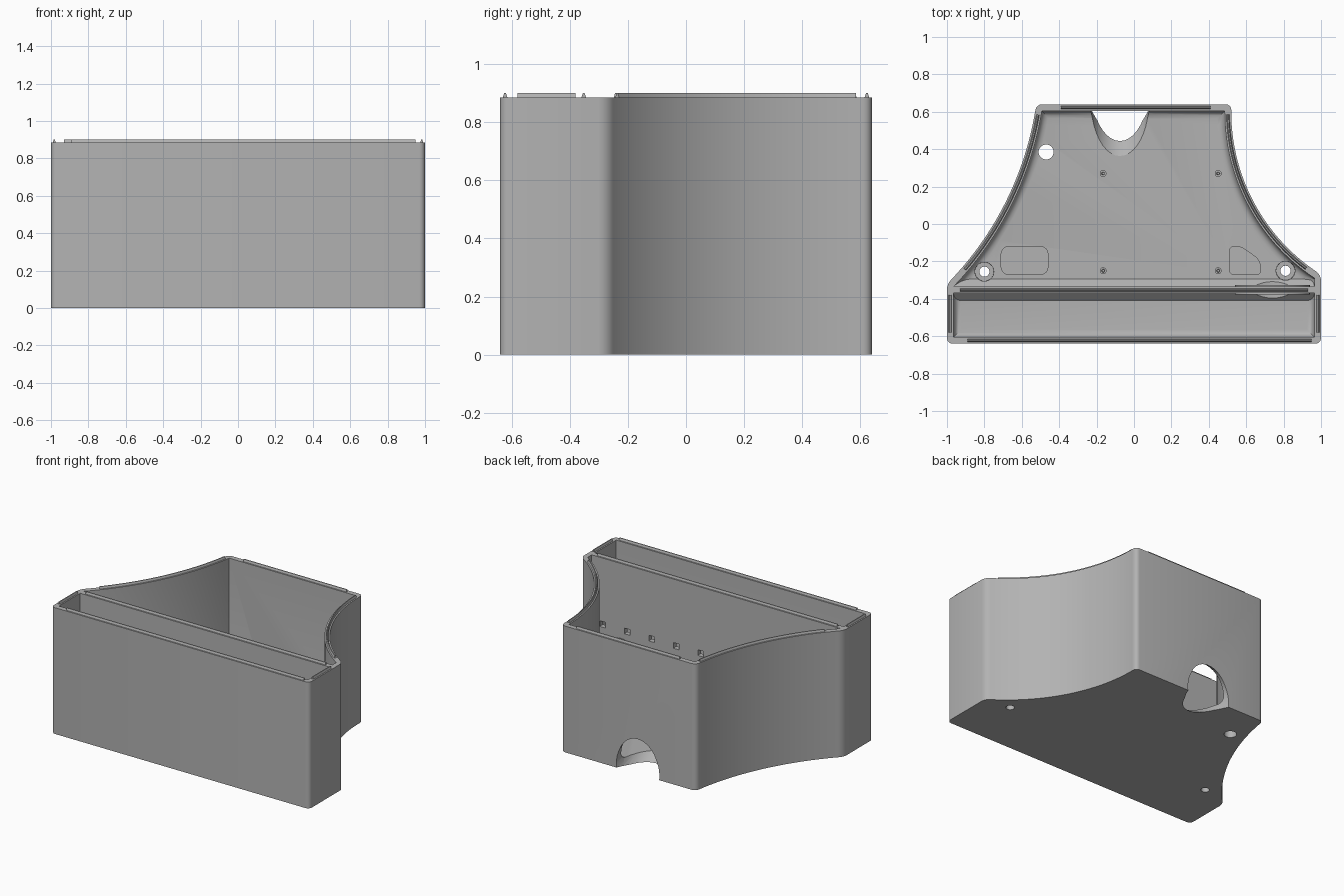
import bpy, bmesh, math
from mathutils import Matrix, Vector

if "Cube" in bpy.data.objects:
    bpy.data.objects.remove(bpy.data.objects["Cube"])

grey = bpy.data.materials.new("plain grey")
grey.use_nodes = True
grey.diffuse_color = (0.45, 0.45, 0.45, 1)
grey.node_tree.nodes["Principled BSDF"].inputs["Base Color"].default_value = grey.diffuse_color

RIM, FLOOR, WALL, DIV = 0.885, 0.05, 0.035, -0.352
BACK, FRONT, SIDE, STEPS = 0.64, -0.64, 1.0, 28


def make(name, bm):
    bmesh.ops.recalc_face_normals(bm, faces=bm.faces[:])
    mesh = bpy.data.meshes.new(name)
    bm.to_mesh(mesh)
    bm.free()
    mesh.materials.append(grey)
    obj = bpy.data.objects.new(name, mesh)
    bpy.context.collection.objects.link(obj)
    return obj


def loft(bm, rings):
    """Solid through rings of equal vertex count."""
    rows = [[bm.verts.new(p) for p in ring] for ring in rings]
    n = len(rows[0])
    for a, b in zip(rows, rows[1:]):
        for i in range(n):
            bm.faces.new((a[i], a[(i + 1) % n], b[(i + 1) % n], b[i]))
    bm.faces.new(rows[0][::-1])
    bm.faces.new(rows[-1])
    return rows


def side_arc(cx, cy, r, d):
    """Concave side wall, inset by d, from the side corner to the back corner."""
    r, s = r + d, math.copysign(1, cx)
    low = math.atan2(-math.sqrt(r * r - (abs(cx) - SIDE + d) ** 2), abs(cx) - SIDE + d)
    high = math.asin((BACK - d - cy) / r)
    angles = [low + (high - low) * i / STEPS for i in range(STEPS + 1)]
    return [(cx - s * r * math.cos(a), cy + r * math.sin(a)) for a in angles]


def right_arc(d):
    return side_arc(1.55, 0.6, 1.03, d)


def left_arc(d):
    return side_arc(-2.221, 0.885, 1.716, d)


def outline(d, z):
    pts = [(d - SIDE, FRONT + d), (SIDE - d, FRONT + d)] + right_arc(d) + left_arc(d)[::-1]
    return [(x, y, z) for x, y in pts]


def apply_boolean(target, cutter, operation="DIFFERENCE"):
    mod = target.modifiers.new("cut", "BOOLEAN")
    mod.object, mod.operation, mod.solver = cutter, operation, "EXACT"
    bpy.context.view_layer.objects.active = target
    bpy.ops.object.modifier_apply(modifier=mod.name)
    bpy.data.objects.remove(cutter)


def cone(name, loc, r1, r2, depth, rot=0, squash=1, sides=40):
    bm = bmesh.new()
    mat = (Matrix.Translation(loc) @ Matrix.Rotation(rot, 4, "X")
           @ Matrix.Diagonal((1, squash, 1, 1)))
    bmesh.ops.create_cone(bm, cap_ends=True, segments=sides, radius1=r1, radius2=r2,
                          depth=depth, matrix=mat)
    return make(name, bm)


def box(name, loc, size):
    bm = bmesh.new()
    bmesh.ops.create_cube(bm, size=1, matrix=Matrix.Translation(loc) @ Matrix.Diagonal((*size, 1)))
    return make(name, bm)


def pocket(pts, radius):
    """Rounded shallow recess in the floor."""
    bm = bmesh.new()
    low, high = loft(bm, [[(x, y, z) for x, y in pts] for z in (FLOOR - 0.02, FLOOR + 0.03)])
    edges = [bm.edges.get((a, b)) for a, b in zip(low, high)]
    bmesh.ops.bevel(bm, geom=edges, offset=radius, segments=4, profile=0.5, affect="EDGES")
    return make("pocket_cutter", bm)


# Outer body with rounded upright corners
bm = bmesh.new()
low, high = loft(bm, [outline(0, 0), outline(0, RIM)])
corners = (0, 1, 2, STEPS + 2, STEPS + 3, 2 * STEPS + 3)
edges = [bm.edges.get((low[i], high[i])) for i in corners]
bmesh.ops.bevel(bm, geom=edges, offset=0.03, segments=4, profile=0.5, affect="EDGES")
body = make("box_body", bm)


# Two cavities with filleted floors, leaving the divider between them
def cavity(side):
    bm = bmesh.new()
    fillet = 0.04
    rings = []
    for i in range(5):
        a = math.radians(90) * i / 4
        rings.append(outline(WALL + fillet * (1 - math.sin(a)), FLOOR + fillet * (1 - math.cos(a))))
    loft(bm, rings + [outline(WALL, 1)])
    y = DIV + side * 0.018
    for z, normal in ((0, (0, -side, 0)), (FLOOR + fillet, (0, -side, -1))):
        cut = bmesh.ops.bisect_plane(bm, geom=bm.verts[:] + bm.edges[:] + bm.faces[:], dist=1e-5,
                                     plane_co=(0, y, z), plane_no=Vector(normal).normalized(),
                                     clear_outer=True)
        rim = [e for e in cut["geom_cut"] if isinstance(e, bmesh.types.BMEdge)]
        bmesh.ops.edgeloop_fill(bm, edges=rim)
    return make("cavity_cutter", bm)


for side in (1, -1):
    apply_boolean(body, cavity(side))

# Sloping cable exit through the back wall and floor, with a flared mouth
tilt = math.radians(-122)
apply_boolean(body, cone("exit_cutter", (-0.075, BACK, 0.06), 0.155, 0.155, 0.9, tilt))
apply_boolean(body, cone("flare_cutter", (-0.075, BACK, 0.06), 0.14, 0.19, 0.2, tilt))

# Screw holes, two of them countersunk
for x, y, r in ((-0.8, -0.255, 0.027), (0.81, -0.25, 0.027), (-0.47, 0.385, 0.04)):
    apply_boolean(body, cone("hole_cutter", (x, y, 0.05), r, r, 0.3))
    if r < 0.03:
        apply_boolean(body, cone("sink_cutter", (x, y, 0.085), 0.05, 0.053, 0.11))

# Floor recesses
apply_boolean(body, pocket([(-0.71, -0.27), (-0.46, -0.27), (-0.46, -0.12), (-0.71, -0.12)], 0.04))
apply_boolean(body, pocket([(0.51, -0.27), (0.68, -0.27), (0.67, -0.19), (0.57, -0.12),
                            (0.51, -0.12)], 0.025))

# Divider: collared passage and a row of small square openings
quarter = math.pi / 2
collar = cone("passage_collar", (0.74, DIV, 0.2), 0.2, 0.2, 0.05, quarter, 0.8)
apply_boolean(collar, cone("ring_cutter", (0.74, DIV, 0.2), 0.17, 0.17, 0.2, quarter, 0.8))
apply_boolean(body, cone("passage_cutter", (0.74, DIV, 0.2), 0.17, 0.17, 0.1, quarter, 0.8))
for i in range(10):
    apply_boolean(body, box("slot_cutter", (0.88 - 0.19 * i, DIV, 0.42), (0.045, 0.1, 0.04)))


# Raised sealing ridges along the rim
def ridge(name, pts):
    bm = bmesh.new()
    rings = []
    for i, (x, y) in enumerate(pts):
        a, b = Vector(pts[max(i - 1, 0)]), Vector(pts[min(i + 1, len(pts) - 1)])
        t = (b - a).normalized()
        rings.append([(x - t.y * w, y + t.x * w, z) for w, z in
                      ((-0.009, RIM - 0.003), (0.009, RIM - 0.003), (0.003, 0.9), (-0.003, 0.9))])
    loft(bm, rings)
    return make(name, bm)


mid = WALL / 2
parts = [
    body, collar,
    ridge("front_ridge", [(-0.89, FRONT + mid), (0.95, FRONT + mid)]),
    ridge("back_ridge", [(-0.39, BACK - mid), (0.41, BACK - mid)]),
    ridge("divider_ridge", [(-0.93, DIV), (0.93, DIV)]),
    ridge("right_side_ridge", [(mid - SIDE, -0.58), (mid - SIDE, -0.38)]),
    ridge("left_side_ridge", [(SIDE - mid, -0.58), (SIDE - mid, -0.38)]),
    ridge("left_curve_ridge", right_arc(mid)[2:-1]),
    ridge("right_curve_ridge", left_arc(mid)[3:-1]),
]

# Circuit board standoffs
for x in (-0.165, 0.45):
    for y in (0.27, -0.25):
        parts.append(cone("standoff", (x, y, FLOOR + 0.02), 0.018, 0.018, 0.05, sides=20))
        parts.append(cone("standoff_pin", (x, y, FLOOR + 0.06), 0.009, 0.007, 0.04, sides=16))

bpy.ops.object.select_all(action="DESELECT")
for obj in parts:
    obj.select_set(True)
bpy.context.view_layer.objects.active = body
bpy.ops.object.shade_smooth_by_angle(angle=math.radians(30))
